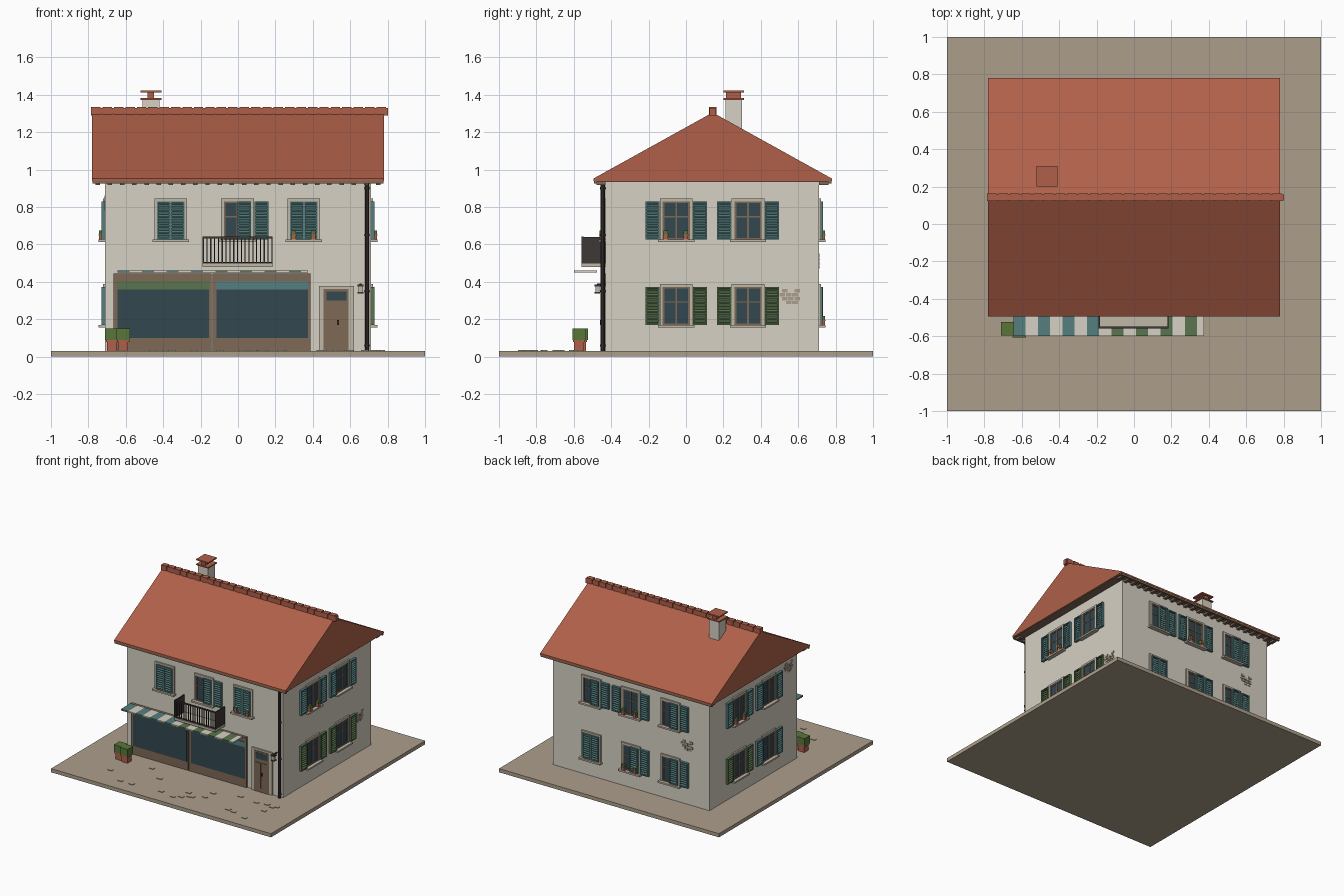
import bpy, bmesh, math, random
from mathutils import Matrix, Vector

if "Cube" in bpy.data.objects:
    bpy.data.objects.remove(bpy.data.objects["Cube"])

random.seed(4)


def material(name, rgb):
    m = bpy.data.materials.new(name)
    m.diffuse_color = [(c / 255 / 12.92 if c < 11 else ((c / 255 + 0.055) / 1.055) ** 2.4) for c in rgb] + [1]
    m.use_nodes = True
    m.node_tree.nodes["Principled BSDF"].inputs["Base Color"].default_value = m.diffuse_color
    return m


MATS = {n: material(n, c) for n, c in {
    "plaster": (214, 209, 196), "terracotta": (175, 96, 73), "ground": (172, 159, 139),
    "teal": (86, 127, 127), "green": (90, 117, 78), "glass": (50, 72, 80),
    "brown_wood": (126, 104, 86), "iron": (62, 55, 54), "stone": (192, 184, 168),
    "leaf": (88, 118, 56)}.items()}
WORLD = Matrix.Identity(4)


def wall_frame(origin, u, n):
    """Local axes: u along the wall, n outward, z up."""
    m = Matrix.Identity(4)
    for i in range(3):
        m[i][0], m[i][1], m[i][3] = u[i], n[i], origin[i]
    return m


FRONT = wall_frame((0, -.43, 0), (1, 0, 0), (0, -1, 0))
BACK = wall_frame((0, .71, 0), (-1, 0, 0), (0, 1, 0))
RIGHT = wall_frame((.71, 0, 0), (0, 1, 0), (1, 0, 0))
LEFT = wall_frame((-.71, 0, 0), (0, -1, 0), (-1, 0, 0))


def finish(name, bm, cols):
    bmesh.ops.recalc_face_normals(bm, faces=bm.faces[:])
    me = bpy.data.meshes.new(name)
    bm.to_mesh(me)
    bm.free()
    for c in cols:
        me.materials.append(MATS[c])
    ob = bpy.data.objects.new(name, me)
    bpy.context.collection.objects.link(ob)
    return ob


def part(name, boxes, frame=WORLD):
    """One object from boxes: (colour, x0, x1, y0, y1, z0, z1[, tilt about x])."""
    bm = bmesh.new()
    cols = []
    for b in boxes:
        c, x0, x1, y0, y1, z0, z1 = b[:7]
        if c not in cols:
            cols.append(c)
        tilt = Matrix.Rotation(b[7], 4, 'X') if len(b) > 7 else WORLD
        m = (frame @ Matrix.Translation(((x0 + x1) / 2, (y0 + y1) / 2, (z0 + z1) / 2)) @ tilt
             @ Matrix.Diagonal((x1 - x0, y1 - y0, z1 - z0, 1)))
        vs = bmesh.ops.create_cube(bm, size=1, matrix=m)["verts"]
        for f in {f for v in vs for f in v.link_faces}:
            f.material_index = cols.index(c)
    return finish(name, bm, cols)


def prism(name, profile, x0, x1, col):
    """Extrude a (y, z) profile along x."""
    bm = bmesh.new()
    f = bm.faces.new([bm.verts.new((x0, y, z)) for y, z in profile])
    ext = bmesh.ops.extrude_face_region(bm, geom=[f])["geom"]
    bmesh.ops.translate(bm, vec=(x1 - x0, 0, 0), verts=[v for v in ext if isinstance(v, bmesh.types.BMVert)])
    return finish(name, bm, [col])


def shutter(c, u0, u1, z0, z1, n0=.003):
    """Louvred leaf: backing board, rim and tilted slats."""
    r = .008
    out = [(c, u0, u1, n0 - .003, n0 + .006, z0, z1)]
    out += [(c, a, a + r, n0, n0 + .017, z0, z1) for a in (u0, u1 - r)]
    out += [(c, u0, u1, n0, n0 + .017, a, a + r) for a in (z0, z1 - r)]
    n = 11
    for i in range(n):
        z = z0 + r + (z1 - z0 - 2 * r) * (i + .5) / n
        out.append((c, u0 + r, u1 - r, n0 + .004, n0 + .016, z - .0025, z + .0025, -.6))
    return out


def pots(u, z):
    out = []
    for d in (-.055, .05):
        a = u + d
        out += [("terracotta", a - .012, a + .012, .01, .032, z, z + .022),
                ("terracotta", a - .015, a + .015, .008, .035, z + .022, z + .029),
                ("leaf", a - .012, a + .012, .009, .033, z + .029, z + .05)]
    return out


def window(name, frame, u, z0, col, style, potted=False):
    z1, w = z0 + .205, .073
    b = [("stone", u - .0875, u - w, 0, .012, z0, z1 + .015),
         ("stone", u + w, u + .0875, 0, .012, z0, z1 + .015),
         ("stone", u - .0875, u + .0875, 0, .012, z1, z1 + .015),
         ("stone", u - .097, u + .097, 0, .035, z0 - .013, z0)]
    if style == "closed":
        b += shutter(col, u - w, u, z0, z1) + shutter(col, u, u + w, z0, z1)
    else:
        b.append(("glass", u - w, u + w, 0, .003, z0, z1))
        b += [("brown_wood", a, a + .01, 0, .008, z0, z1) for a in (u - w, u - .005, u + w - .01)]
        b += [("brown_wood", u - w, u + w, 0, .008, a, a + .01) for a in (z0, z1 - .01)]
        b.append(("brown_wood", u - w, u + w, 0, .006, z0 + .12, z0 + .126))
        b += shutter(col, u + .09, u + .165, z0, z1)
        b += shutter(col, u, u + w, z0, z1, .006) if style == "half" else shutter(col, u - .165, u - .09, z0, z1)
    part(name, b + (pots(u, z0) if potted else []), frame)


# Ground plate with loose paving stones
part("ground_plate", [("ground", -1, 1, -1, 1, 0, .03)])
stones = []
for i in range(22):
    x, y = random.uniform(-.75, .85), random.uniform(-.93, -.55)
    stones.append(("ground", x, x + .04, y, y + .025, .029, .034))
part("paving_stones", stones)

# Walls and roof
part("walls", [("plaster", -.71, .71, -.43, .71, .03, .94)])
prism("roof", [(-.495, .94), (.78, .94), (.78, .952), (.1425, 1.305), (-.495, .952)], -.78, .78, "terracotta")
eaves = [("brown_wood", -.778, .778, -.493, -.478, .925, .949), ("brown_wood", -.778, .778, .763, .778, .925, .949),
         ("brown_wood", -.775, .775, -.478, .763, .934, .9405)]
for i in range(24):
    x = -.75 + i * 1.5 / 23
    eaves += [("brown_wood", x - .012, x + .012, a, b, .918, .936) for a, b in ((-.478, -.43), (.71, .763))]
part("eaves", eaves)

# Ridge tiles, alternately overlapping
tiles = []
for i in range(26):
    x = -.785 + i * .061
    tiles += [("terracotta", x, x + .05, .122, .163, 1.288, 1.334),
              ("terracotta", x + .05, x + .061, .126, .159, 1.288, 1.328)]
part("ridge_tiles", tiles)

# Chimney
part("chimney", [("plaster", -.51, -.42, .21, .30, 1.15, 1.375),
                 ("terracotta", -.52, -.41, .2, .31, 1.372, 1.382),
                 ("terracotta", -.483, -.448, .215, .295, 1.382, 1.412),
                 ("terracotta", -.52, -.41, .2, .31, 1.412, 1.422)])

# Windows on all four walls
UP, LOW = .625, .168
window("front_window_left", FRONT, -.36, UP, "teal", "closed")
window("front_window_middle", FRONT, -.003, UP, "teal", "half")
window("front_window_right", FRONT, .352, UP, "teal", "closed", True)
for u, p in ((-.052, True), (.332, False)):
    window("right_upper_window", RIGHT, u, UP, "teal", "open", p)
    window("right_lower_window", RIGHT, u, LOW, "green", "open")
for u, p, c in ((-.332, True, "green"), (.052, False, "teal")):
    window("left_upper_window", LEFT, u, UP, "teal", "open", p)
    window("left_lower_window", LEFT, u, LOW, c, "open")
for u, s, low in ((-.36, "half", "closed"), (0, "open", "half"), (.36, "half", "half")):
    window("back_upper_window", BACK, u, UP, "teal", s, u == 0)
    window("back_lower_window", BACK, u, LOW, "teal", low, u == 0)

# Exposed brick patches
for frame, u, z in ((RIGHT, .5, .28), (BACK, .45, .47), (LEFT, .26, .78)):
    bricks = []
    for r in range(4):
        for k in range(3):
            if (r, k) not in ((0, 0), (3, 1)):
                a = u + k * .034 + (r % 2) * .012
                bricks.append(("ground", a, a + .03, 0, .004, z + r * .021, z + r * .021 + .018))
    part("brick_patch", bricks, frame)

# Shop fronts with a sign band above each pane
for name, a, b, c in (("shop_front_left", -.665, -.143, "green"), ("shop_front_right", -.135, .387, "teal")):
    part(name, [("brown_wood", a, b, 0, .012, .03, .445),
                ("glass", a + .02, b - .012, .01, .015, .10, .36),
                (c, a + .02, b - .012, .01, .017, .36, .403),
                ("brown_wood", a, b, .01, .02, .43, .445)], FRONT)

# Striped awnings
stripes = []
for i in range(16):
    a = -.645 + i * .0655
    c = "plaster" if i % 2 else ("teal" if i < 8 else "green")
    stripes.append((c, a, min(a + .0655, .375), .045, .17, .45, .461))
part("awnings", stripes, FRONT)

# Entrance door with surround, panels and handle
part("front_door", [("stone", .432, .62, 0, .012, .03, .377),
                    ("brown_wood", .456, .592, .01, .016, .03, .362),
                    ("glass", .472, .58, .014, .018, .3, .348),
                    ("brown_wood", .475, .52, .014, .02, .06, .27), ("brown_wood", .532, .577, .014, .02, .06, .27),
                    ("iron", .53, .54, .016, .03, .17, .195)], FRONT)

# Balcony: slab, solid side panels, front bars and rail
bars = [("stone", -.19, .185, 0, .13, .478, .497),
        ("iron", -.19, -.183, 0, .128, .495, .64), ("iron", .178, .185, 0, .128, .495, .64),
        ("iron", -.19, .185, .117, .129, .632, .641), ("iron", -.19, .185, .119, .127, .5, .507)]
for i in range(1, 18):
    u = -.1865 + i * .368 / 18
    bars.append(("iron", u - .003, u + .003, .12, .126, .495, .635))
part("balcony", bars, FRONT)

# Downpipe
bm = bmesh.new()
bmesh.ops.create_cone(bm, cap_ends=True, segments=10, radius1=.011, radius2=.011, depth=.9,
                      matrix=Matrix.Translation((.69, -.445, .48)))
for z in (.06, .35, .65, .9):
    bmesh.ops.create_cone(bm, cap_ends=True, segments=10, radius1=.014, radius2=.014, depth=.012,
                          matrix=Matrix.Translation((.69, -.445, z)))
finish("downpipe", bm, ["iron"])

# Wall lantern
part("lantern", [("iron", .65, .66, 0, .045, .384, .39), ("iron", .638, .672, .028, .06, .376, .386),
                 ("stone", .643, .667, .033, .055, .345, .376), ("iron", .64, .67, .03, .058, .338, .345)], FRONT)

# Planters with clipped shrubs
for x, y in ((-.675, -.56), (-.613, -.572)):
    part("planter", [("terracotta", x - .026, x + .026, y - .026, y + .026, .03, .078),
                     ("terracotta", x - .032, x + .032, y - .032, y + .032, .078, .09),
                     ("leaf", x - .036, x + .036, y - .036, y + .036, .09, .15)])
